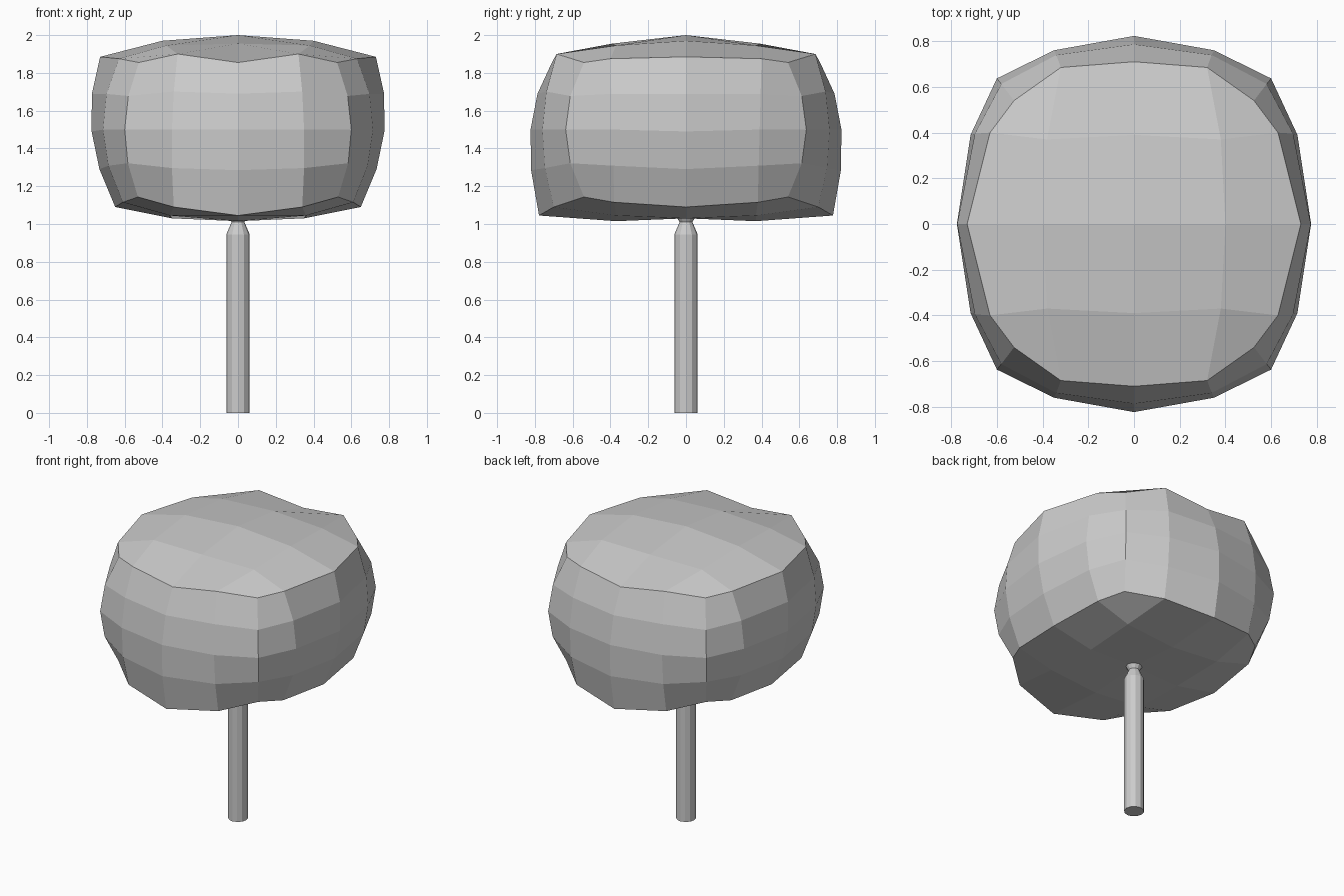
import bpy, bmesh, math
from mathutils import Vector

if "Cube" in bpy.data.objects:
    bpy.data.objects.remove(bpy.data.objects["Cube"])


def make_object(name, bm):
    mesh = bpy.data.meshes.new(name)
    bm.to_mesh(mesh)
    bm.free()
    obj = bpy.data.objects.new(name, mesh)
    bpy.context.collection.objects.link(obj)
    return obj


# Crown: one quarter of a puffed box, from three outlines, mirrored in x and y
top = [(.73, 0, 1.885), (.63, .4, 1.875), (.525, .54, 1.855), (.32, .685, 1.9), (0, .71, 1.855)]
mid = [(.775, 0, 1.49), (.715, .39, 1.5), (.6, .637, 1.5), (.35, .76, 1.5), (0, .823, 1.5)]
low = [(.65, 0, 1.09), (.61, .38, 1.115), (.53, .54, 1.143), (.34, .7, 1.09), (0, .778, 1.045)]
top_inner = [(0, 0, 2.0), (.4, 0, 1.97), (.38, .37, 1.945), (0, .39, 1.955)]
low_inner = [(0, 0, 1.04), (.35, 0, 1.03), (.36, .37, 1.045), (0, .37, 1.015)]


def between(near, far):
    # bulging outline between the middle and one rim
    return [.375 * Vector(a) + .75 * Vector(m) - .125 * Vector(b)
            for a, m, b in zip(near, mid, far)]


bm = bmesh.new()
rings = [[bm.verts.new(p) for p in ring]
         for ring in (low, between(low, top), mid, between(top, low), top)]
for a, b in zip(rings, rings[1:]):
    for i in range(4):
        bm.faces.new((a[i], a[i + 1], b[i + 1], b[i]))


def cap(rim, inner, flip):
    p = rim
    o, a, b, c = [bm.verts.new(v) for v in inner]
    for f in ((p[0], p[1], b, a), (p[1], p[2], p[3], b), (p[3], p[4], c, b), (o, a, b, c)):
        bm.faces.new(f[::-1] if flip else f)


cap(rings[-1], top_inner, False)
cap(rings[0], low_inner, True)
crown = make_object("crown", bm)
mirror = crown.modifiers.new("mirror", 'MIRROR')
mirror.use_axis = (True, True, False)

# Trunk: round post that pinches, then flares into the crown
sides = 12
bm = bmesh.new()
loops = []
for r, z in ((.062, 0), (.062, .945), (.034, 1.01), (.055, 1.045)):
    loops.append([bm.verts.new((r * math.cos(k * math.tau / sides),
                                r * math.sin(k * math.tau / sides), z))
                  for k in range(sides)])
for a, b in zip(loops, loops[1:]):
    for k in range(sides):
        n = (k + 1) % sides
        bm.faces.new((a[k], a[n], b[n], b[k]))
bm.faces.new(loops[0][::-1])
bm.faces.new(loops[-1])
make_object("trunk", bm)
